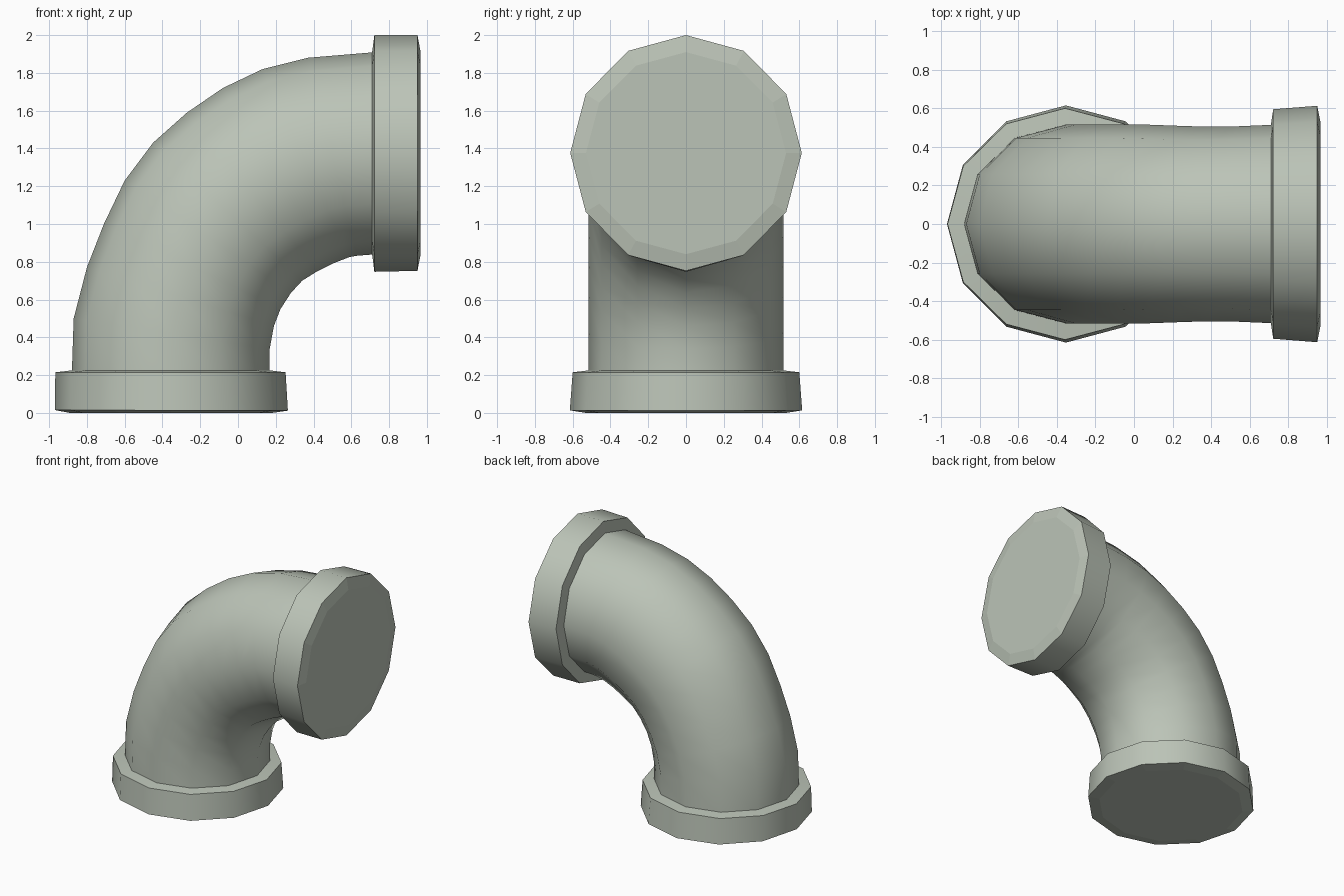
import bpy, bmesh, math
from mathutils import Vector

if "Cube" in bpy.data.objects:
    bpy.data.objects.remove(bpy.data.objects["Cube"])

SIDES = 12

# Dull green-grey paint
paint = bpy.data.materials.new("grey_green")
paint.diffuse_color = (0.50, 0.55, 0.475, 1)
paint.use_nodes = True
paint.node_tree.nodes["Principled BSDF"].inputs["Base Color"].default_value = paint.diffuse_color


def loft(name, rings, cap_end=False):
    """Skin 12-sided rings, each given as (outer x, z, inner x, z, half width in y)."""
    bm = bmesh.new()
    loops = []
    for ox, oz, ix, iz, half in rings:
        mid = Vector(((ox + ix) / 2, 0, (oz + iz) / 2))
        arm = Vector((ox, 0, oz)) - mid
        loops.append([bm.verts.new(mid + arm * math.cos(a) + Vector((0, half * math.sin(a), 0)))
                      for a in (2 * math.pi * i / SIDES for i in range(SIDES))])
    for a, b in zip(loops, loops[1:]):
        for i in range(SIDES):
            j = (i + 1) % SIDES
            bm.faces.new((a[i], a[j], b[j], b[i]))
    if cap_end:
        bm.faces.new(loops[-1])
    bmesh.ops.recalc_face_normals(bm, faces=bm.faces)
    # open shells: make sure the skin points away from the part's middle line
    bm.faces.ensure_lookup_table()
    k = len(rings) // 2 - 1
    f, r = bm.faces[SIDES * k], rings[k]
    mid = Vector(((r[0] + r[2]) / 2, 0, (r[1] + r[3]) / 2))
    if f.normal.dot(f.calc_center_median() - mid) < 0:
        bmesh.ops.reverse_faces(bm, faces=bm.faces)
    mesh = bpy.data.meshes.new(name)
    bm.to_mesh(mesh)
    bm.free()
    mesh.materials.append(paint)
    ob = bpy.data.objects.new(name, mesh)
    bpy.context.collection.objects.link(ob)
    bpy.ops.object.select_all(action='DESELECT')
    ob.select_set(True)
    bpy.context.view_layer.objects.active = ob
    bpy.ops.object.shade_smooth_by_angle(angle=math.radians(40))
    if cap_end:  # chamfer and cap stay flat
        for p in list(mesh.polygons)[-SIDES - 1:]:
            p.use_smooth = False
    return ob


# Curved pipe: outer and inner bend points paired ring by ring
loft("elbow_pipe", [
    (-0.88, 0.20, 0.168, 0.20, 0.515),
    (-0.87, 0.50, 0.168, 0.34, 0.515),
    (-0.80, 0.77, 0.19, 0.46, 0.515),
    (-0.71, 1.00, 0.225, 0.55, 0.515),
    (-0.60, 1.23, 0.28, 0.635, 0.515),
    (-0.45, 1.43, 0.34, 0.70, 0.515),
    (-0.27, 1.59, 0.42, 0.75, 0.515),
    (-0.08, 1.72, 0.50, 0.79, 0.51),
    (0.13, 1.82, 0.59, 0.825, 0.505),
    (0.37, 1.88, 0.63, 0.832, 0.505),
    (0.73, 1.91, 0.73, 0.84, 0.515),
])

# Bottom collar: inner step, outer wall, shallow chamfer, closed base
loft("bottom_collar", [
    (-0.88, 0.225, 0.168, 0.225, 0.515),
    (-0.967, 0.215, 0.252, 0.215, 0.60),
    (-0.97, 0.015, 0.264, 0.012, 0.615),
    (-0.89, 0.0, 0.18, 0.0, 0.53),
], cap_end=True)

# Side collar: same profile turned towards +x
loft("side_collar", [
    (0.71, 1.91, 0.71, 0.84, 0.515),
    (0.722, 2.0, 0.722, 0.747, 0.595),
    (0.95, 2.0, 0.95, 0.752, 0.613),
    (0.967, 1.91, 0.967, 0.84, 0.53),
], cap_end=True)
